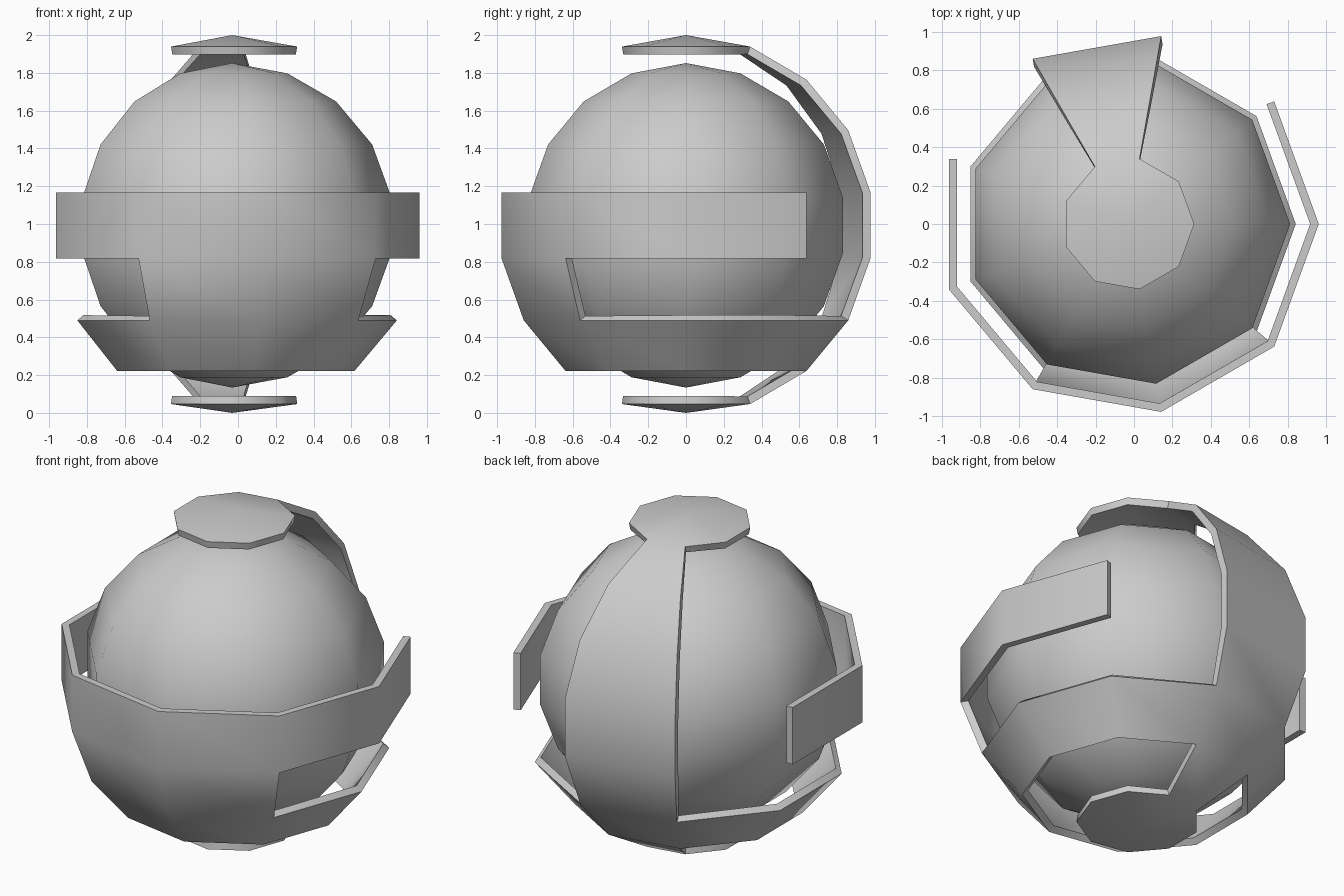
import bpy, bmesh
from math import sin, cos, pi, radians

if "Cube" in bpy.data.objects:
    bpy.data.objects.remove(bpy.data.objects["Cube"])

N = 9                 # segments and rings of both spheres
CX, CZ = -0.031, 0.993


def faceted_sphere(name, radius, top, bottom, keep):
    """Low-poly sphere keeping only the (row, sector) cells wanted."""
    bm = bmesh.new()
    rings = [[bm.verts.new((CX, 0, top))] * N]
    for i in range(1, N):
        a = pi * i / N
        rings.append([bm.verts.new((CX + radius * sin(a) * cos(2 * pi * k / N),
                                    radius * sin(a) * sin(2 * pi * k / N),
                                    CZ + radius * cos(a))) for k in range(N)])
    rings.append([bm.verts.new((CX, 0, bottom))] * N)
    for row in range(N):
        for k in range(N):
            if keep(row, k):
                j = (k + 1) % N
                quad = [rings[row][k], rings[row + 1][k], rings[row + 1][j], rings[row][j]]
                bm.faces.new(list(dict.fromkeys(quad)))
    loose = [v for v in bm.verts if not v.link_faces]
    bmesh.ops.delete(bm, geom=loose, context='VERTS')
    bm.normal_update()
    me = bpy.data.meshes.new(name)
    bm.to_mesh(me)
    bm.free()
    ob = bpy.data.objects.new(name, me)
    bpy.context.collection.objects.link(ob)
    return ob


def smooth(ob, angle):
    bpy.ops.object.select_all(action='DESELECT')
    ob.select_set(True)
    bpy.context.view_layer.objects.active = ob
    for m in list(ob.modifiers):
        bpy.ops.object.modifier_apply(modifier=m.name)
    bpy.ops.object.shade_smooth_by_angle(angle=radians(angle))


# inner core ball
core = faceted_sphere("inner_core", 0.856, CZ + 0.859, CZ - 0.859, lambda r, k: True)
smooth(core, 60)


# outer cage: polar caps, rear spine, equator band, lower ring, front bridge
def cage_cell(row, k):
    return (row in (0, N - 1)                              # polar caps
            or k == 2                                      # rear spine
            or (row == 4 and k in (4, 5, 6, 7, 8, 0))      # open equator band
            or row == 6                                    # full lower ring
            or (row == 5 and k in (6, 7)))                 # front bridge


cage = faceted_sphere("outer_cage", 1.007, 2.0, 0.0, cage_cell)
mod = cage.modifiers.new("thickness", 'SOLIDIFY')
mod.thickness = 0.042
mod.offset = -1
mod.use_even_offset = True
smooth(cage, 60)
